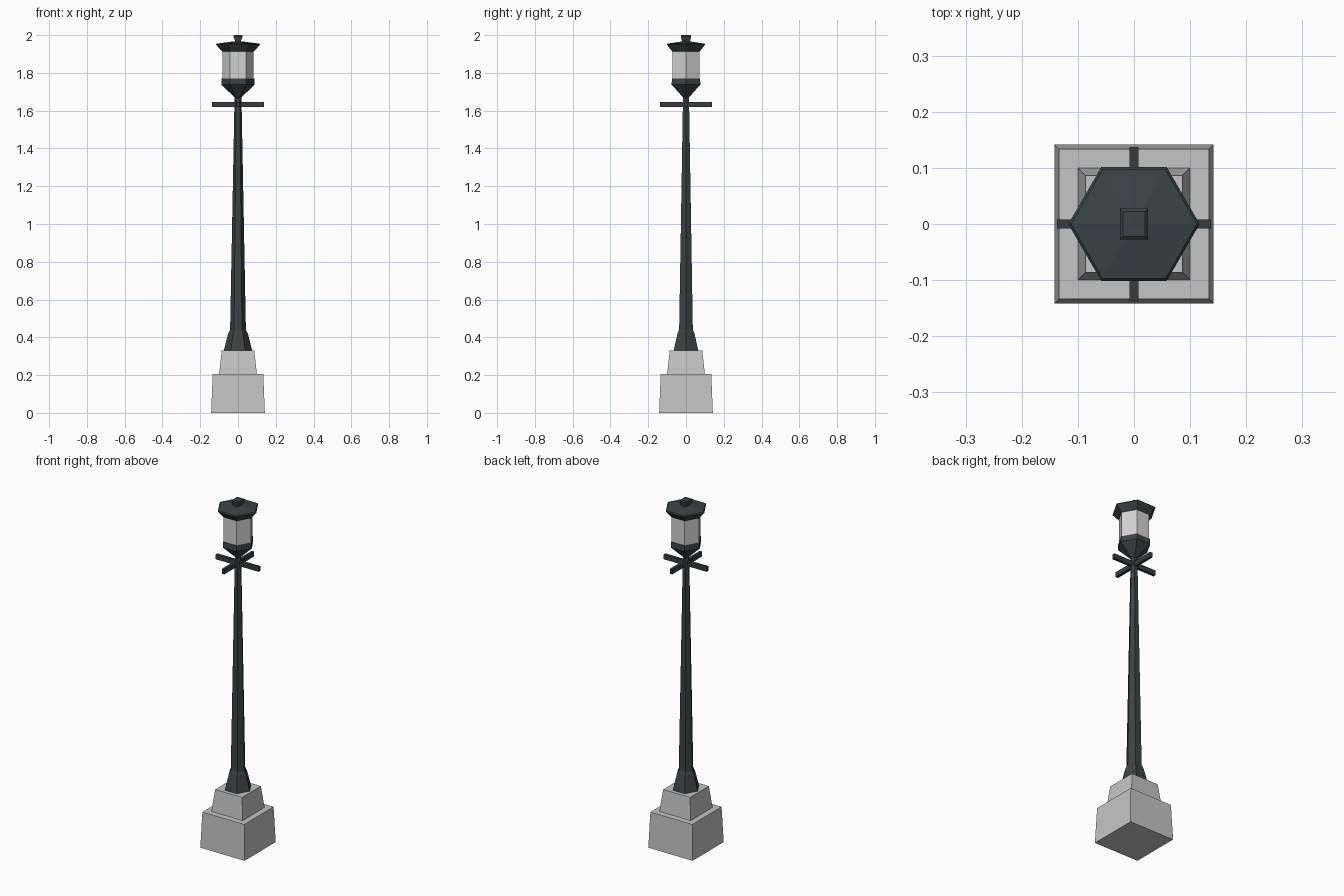
import bpy, bmesh, math

if "Cube" in bpy.data.objects:
    bpy.data.objects.remove(bpy.data.objects["Cube"])


def mat(name, r, g, b):
    m = bpy.data.materials.new(name)
    m.diffuse_color = (r, g, b, 1)
    m.use_nodes = True
    m.node_tree.nodes["Principled BSDF"].inputs["Base Color"].default_value = m.diffuse_color
    return m


IRON = mat("dark iron", 0.042, 0.056, 0.058)
BAR = mat("bar iron", 0.040, 0.046, 0.050)
STONE = mat("pale stone", 0.56, 0.56, 0.56)
GLASS = mat("frosted glass", 0.64, 0.64, 0.64)


def loft(name, rings, material):
    """Join stacked outlines (lists of 3D points) and cap both ends."""
    bm = bmesh.new()
    loops = [[bm.verts.new(p) for p in ring] for ring in rings]
    n = len(loops[0])
    for a, b in zip(loops, loops[1:]):
        for i in range(n):
            j = (i + 1) % n
            bm.faces.new((a[i], a[j], b[j], b[i]))
    bm.faces.new(loops[0][::-1])
    bm.faces.new(loops[-1])
    bmesh.ops.recalc_face_normals(bm, faces=bm.faces)
    me = bpy.data.meshes.new(name)
    bm.to_mesh(me)
    bm.free()
    me.materials.append(material)
    ob = bpy.data.objects.new(name, me)
    bpy.context.collection.objects.link(ob)
    return ob


def hexagon(r, z):
    return [(r * math.cos(i * math.pi / 3), r * math.sin(i * math.pi / 3), z) for i in range(6)]


def rect(x, y, z):
    return [(-x, -y, z), (x, -y, z), (x, y, z), (-x, y, z)]


def hex_part(name, profile, material):
    return loft(name, [hexagon(r, z) for r, z in profile], material)


# Stone plinth in two tapered steps
loft("plinth_lower", [rect(0.142, 0.142, 0), rect(0.134, 0.134, 0.205)], STONE)
loft("plinth_upper", [rect(0.1, 0.1, 0.205), rect(0.086, 0.086, 0.33)], STONE)

# Hexagonal post with flared foot
hex_part("post_foot", [(0.075, 0.33), (0.052, 0.42), (0.04, 0.445)], IRON)
hex_part("post", [(0.042, 0.43), (0.018, 1.69)], IRON)

# Ladder rest: two crossed bars
loft("crossbar_x", [rect(0.137, 0.008, 1.619), rect(0.137, 0.008, 1.647)], BAR)
loft("crossbar_y", [rect(0.008, 0.137, 1.619), rect(0.008, 0.137, 1.647)], BAR)

# Lantern: cup, glass and flared roof
hex_part("lantern_cup", [(0.018, 1.67), (0.088, 1.738), (0.086, 1.77)], IRON)
hex_part("lantern_glass", [(0.083, 1.765), (0.083, 1.918)], GLASS)
hex_part("lantern_roof", [(0.084, 1.913), (0.117, 1.95), (0.112, 1.955), (0.02, 1.967)], IRON)

# Finial widening upwards
loft("finial", [rect(0.012, 0.02, 1.96), rect(0.025, 0.028, 1.995), rect(0.02, 0.022, 2.0)], IRON)
